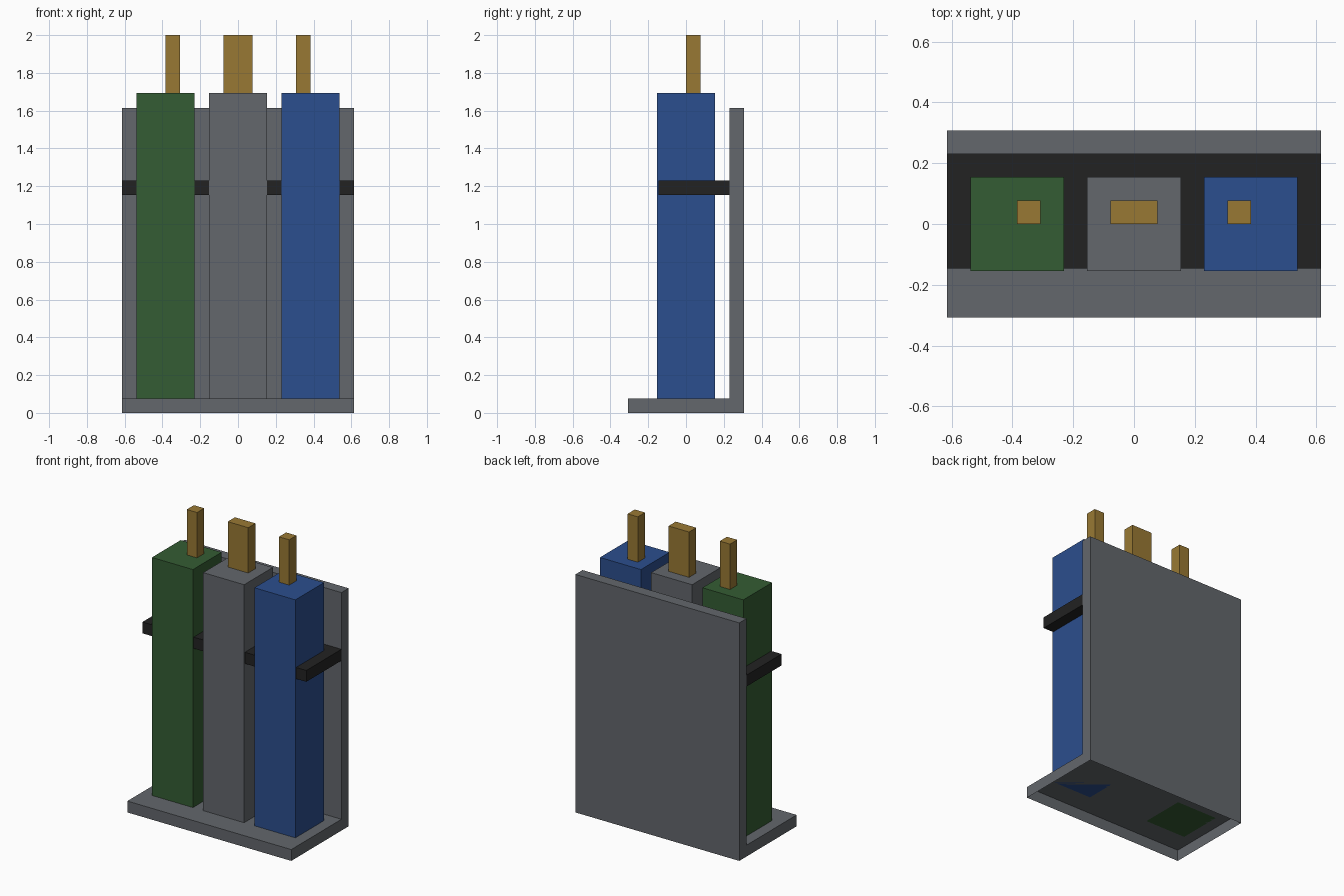
import bpy
import bmesh

if "Cube" in bpy.data.objects:
    bpy.data.objects.remove(bpy.data.objects["Cube"])

U = 2 / 26  # the model sits on a grid of 26 units in height


def linear(c):
    c /= 255
    return c / 12.92 if c <= 0.04045 else ((c + 0.055) / 1.055) ** 2.4


def material(name, r, g, b):
    m = bpy.data.materials.new(name)
    m.diffuse_color = (linear(r), linear(g), linear(b), 1)
    m.use_nodes = True
    m.node_tree.nodes["Principled BSDF"].inputs["Base Color"].default_value = m.diffuse_color
    return m


def box(name, mat, x, y, z, open_bottom=False):
    """Flat-faced box from (min, max) ranges in grid units."""
    bm = bmesh.new()
    bmesh.ops.create_cube(bm, size=1)
    for v in bm.verts:
        v.co = [U * (r[0] if c < 0 else r[1]) for c, r in zip(v.co, (x, y, z))]
    bm.normal_update()
    if open_bottom:
        down = [f for f in bm.faces if f.normal.z < -0.5]
        bmesh.ops.delete(bm, geom=down, context='FACES_ONLY')
    mesh = bpy.data.meshes.new(name)
    bm.to_mesh(mesh)
    bm.free()
    mesh.materials.append(mat)
    obj = bpy.data.objects.new(name, mesh)
    bpy.context.collection.objects.link(obj)
    return obj


grey = material("steel grey", 99, 103, 108)
green = material("bottle green", 52, 92, 51)
blue = material("bottle blue", 43, 78, 142)
brass = material("brass", 153, 121, 52)
black = material("strap black", 34, 34, 34)

# Rack: hollow-bottomed base, back plate and retaining strap
box("base", grey, (-8, 8), (-4, 4), (0, 1), open_bottom=True)
box("back_plate", grey, (-8, 8), (3, 4), (1, 21))
box("strap", black, (-8, 8), (-1.9, 3), (15, 16))

# Gas bottles, each with its brass valve
for name, mat, cx, valve_x in (
    ("left", green, -5, (-5, -4)),
    ("middle", grey, 0, (-1, 1)),
    ("right", blue, 5, (4, 5)),
):
    box(name + "_bottle", mat, (cx - 2, cx + 2), (-2, 2), (1, 22))
    box(name + "_valve", brass, valve_x, (0, 1), (22, 26))
